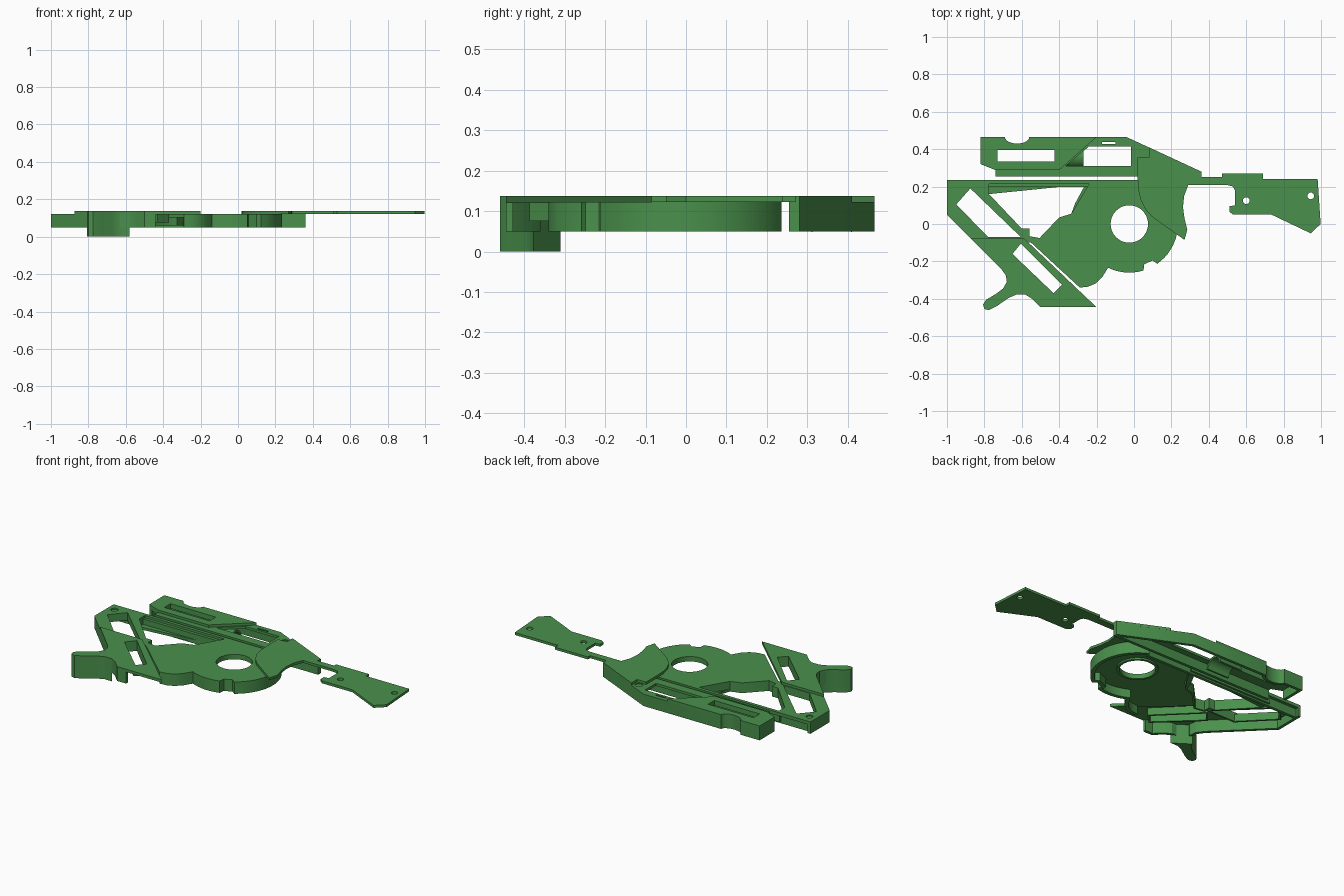
import bpy, bmesh, math
from mathutils import Vector

green = bpy.data.materials.new("green")
green.diffuse_color = (0.068, 0.28, 0.072, 1)


def arc(cx, cy, r, a0, a1, n, ry=None):
    ry = ry or r
    return [(cx + r * math.cos(math.radians(a0 + (a1 - a0) * i / n)),
             cy + ry * math.sin(math.radians(a0 + (a1 - a0) * i / n))) for i in range(n + 1)]


def circle(cx, cy, r, n=24):
    return arc(cx, cy, r, 0, 360, n)[:-1]


def rect(x0, y0, x1, y1):
    return [(x0, y0), (x1, y0), (x1, y1), (x0, y1)]


def finish(name, bm):
    bmesh.ops.recalc_face_normals(bm, faces=bm.faces[:])
    me = bpy.data.meshes.new(name)
    bm.to_mesh(me)
    bm.free()
    ob = bpy.data.objects.new(name, me)
    bpy.context.collection.objects.link(ob)
    me.materials.append(green)
    me.shade_smooth()
    me.set_sharp_from_angle(angle=math.radians(30))
    return ob


def plate(name, outline, z0, z1, holes=()):
    """Flat outline with holes, extruded from z0 to z1."""
    bm = bmesh.new()
    for loop in [outline, *holes]:
        vs = [bm.verts.new((x, y, z0)) for x, y in loop]
        for i, v in enumerate(vs):
            bm.edges.new((v, vs[(i + 1) % len(vs)]))
    bmesh.ops.triangle_fill(bm, edges=bm.edges[:], use_beauty=True, normal=(0, 0, 1))
    res = bmesh.ops.extrude_face_region(bm, geom=bm.faces[:])
    top = [g for g in res["geom"] if isinstance(g, bmesh.types.BMVert)]
    bmesh.ops.translate(bm, verts=top, vec=(0, 0, z1 - z0))
    return finish(name, bm)


def wall(name, path, z0, z1, t=0.018, closed=False):
    """Upright wall along a path; thickness goes to the left of travel."""
    p = [Vector(q) for q in path]
    n = len(p)
    inner = []
    for i in range(n):
        a = p[i] - p[i - 1] if (i > 0 or closed) else p[1] - p[0]
        b = p[(i + 1) % n] - p[i] if (i < n - 1 or closed) else a
        na = Vector((-a.y, a.x)).normalized()
        nb = Vector((-b.y, b.x)).normalized()
        m = (na + nb).normalized()
        inner.append(p[i] + m * t / max(0.5, m.dot(na)))
    bm = bmesh.new()
    rings = [[bm.verts.new((q.x, q.y, z)) for q, z in
              ((p[i], z0), (p[i], z1), (inner[i], z1), (inner[i], z0))] for i in range(n)]
    for i in range(n if closed else n - 1):
        r, s = rings[i], rings[(i + 1) % n]
        for k in range(4):
            bm.faces.new((r[k], r[(k + 1) % 4], s[(k + 1) % 4], s[k]))
    if not closed:
        bm.faces.new(rings[0])
        bm.faces.new(rings[-1])
    return finish(name, bm)


# --- Main body: plate with round hub, recess, slot and hub bore
hub_edge = ([(-0.29, -0.34), (-0.245, -0.335), (-0.205, -0.318), (-0.17, -0.285)]
            + arc(-0.025, 0, 0.26, 244, 287, 8)
            + [(0.055, -0.215), (0.10, -0.195)]
            + arc(-0.025, 0, 0.26, 305, 425, 20))
body = [(-1, 0.235), (-1, 0.05), (-0.85, -0.1), (-0.55, -0.1)] + hub_edge
slot_a = [(-0.95, 0.105), (-0.78, -0.07), (-0.605, -0.07), (-0.875, 0.19)]
recess = [(-0.775, 0.215), (-0.775, 0.16), (-0.60, -0.025), (-0.56, -0.025), (-0.56, -0.065),
          (-0.505, -0.075), (-0.40, 0.035), (-0.335, 0.055), (-0.24, 0.215)]
bore = circle(-0.025, 0, 0.1, 40)
plate("body_plate", body, 0.102, 0.122, [slot_a, recess, bore, circle(-0.955, 0.18, 0.02)])
plate("body_pin", circle(-0.955, 0.18, 0.021), 0.102, 0.115)
slit = [(-0.315, 0.11), (-0.29, 0.1), (-0.235, 0.19), (-0.26, 0.212)]
plate("recess_floor", [(-0.775, 0.215), (-0.775, 0.16), (-0.60, -0.025), (-0.56, -0.065),
                       (-0.505, -0.075), (-0.40, 0.035), (-0.335, 0.055), (-0.22, 0.215)],
      0.06, 0.075, [slit])
wall("recess_wall", recess, 0.06, 0.122, -0.012, True)
wall("bore_collar", bore, 0.092, 0.122, -0.015, True)
wall("hub_wall", hub_edge, 0.05, 0.122, 0.022)
wall("body_back_wall", [(0.08, 0.215), (-1, 0.215)], 0.05, 0.108)
wall("body_left_wall", [(-1, 0.235), (-1, 0.05), (-0.86, -0.09)], 0.05, 0.122)

# --- Grip: raised plate with slot, curved spur and skirt
spur = [(-0.71, -0.24), (-0.685, -0.275), (-0.68, -0.31), (-0.70, -0.345), (-0.74, -0.375),
        (-0.79, -0.405), (-0.807, -0.43), (-0.80, -0.455), (-0.775, -0.46), (-0.735, -0.44),
        (-0.67, -0.395), (-0.63, -0.378), (-0.58, -0.378), (-0.545, -0.4)]
slot_b = [(-0.65, -0.16), (-0.43, -0.37), (-0.385, -0.325), (-0.605, -0.105)]
plate("grip_plate", [(-0.59, -0.075), (-0.875, -0.075)] + spur
      + [(-0.5, -0.445), (-0.2, -0.445)], 0.12, 0.137, [slot_b])
wall("grip_wall", [(-0.875, -0.075)] + spur[:4], 0.05, 0.122)
wall("grip_end_wall", spur[-3:] + [(-0.5, -0.445), (-0.44, -0.445)], 0.05, 0.122)
plate("spur_block", spur[2:13], 0, 0.122)
for nm, s in (("upper_slot_rim", slot_a), ("lower_slot_rim", slot_b)):
    wall(nm, s, 0.075, 0.122, -0.012, True)

# --- Slide: base sheet, raised rear sheet, skirt and barrel saddle
notch = arc(-0.625, 0.465, 0.065, 180, 360, 12, 0.035)
window_a = rect(-0.73, 0.335, -0.425, 0.395)
window_b = [(-0.24, 0.415), (-0.365, 0.31), (-0.015, 0.31), (-0.015, 0.415)]
rear = [(-0.74, 0.288), (-0.82, 0.32), (-0.82, 0.465)] + notch
front = [(-0.04, 0.465), (0.36, 0.28), (0.36, 0.255)]
plate("slide_base", rear + front + [(-0.74, 0.255)], 0.107, 0.122,
      [window_a, window_b, rect(-0.17, 0.428, -0.1, 0.438), circle(0.05, 0.38, 0.022)])
plate("slide_pin", circle(0.05, 0.38, 0.023), 0.107, 0.117)
plate("slide_rear_cover", rear + [(-0.2, 0.465), (-0.4, 0.288)], 0.121, 0.137, [window_a])
wall("slide_outer_wall", [(-0.82, 0.32), (-0.82, 0.465)] + notch + front, 0.05, 0.122, -0.018)
wall("slide_inner_wall", [(-0.74, 0.255), (0.36, 0.255)], 0.05, 0.11)
saddle = wall("barrel_saddle", arc(0, 0, 0.06, 0, 180, 14), -0.42, -0.27, 0.012)
# stand the half tube on its side so it runs along the slide
for v in saddle.data.vertices:
    x, y, z = v.co
    v.co = (z, 0.36 + x, 0.05 + y)

# --- Thin side cover with long arm, over the hub and slide front
cover = [(0.02, 0.235), (0.022, 0.19), (0.035, 0.13), (0.06, 0.08), (0.095, 0.04), (0.15, 0),
         (0.27, -0.085), (0.285, -0.03), (0.27, 0.03), (0.262, 0.09), (0.268, 0.15),
         (0.29, 0.208), (0.5, 0.208), (0.53, 0.2), (0.54, 0.18), (0.54, 0.1), (0.51, 0.095),
         (0.51, 0.065), (0.53, 0.05), (0.735, 0.05), (0.945, -0.05), (0.998, 0), (0.982, 0.24),
         (0.69, 0.24), (0.69, 0.27), (0.47, 0.27), (0.47, 0.25), (0.36, 0.25), (0.36, 0.28),
         (0.08, 0.41), (0.08, 0.355), (0.02, 0.355)]
plate("side_cover", cover, 0.122, 0.137,
      [circle(0.6, 0.125, 0.018), circle(0.945, 0.15, 0.018)])
